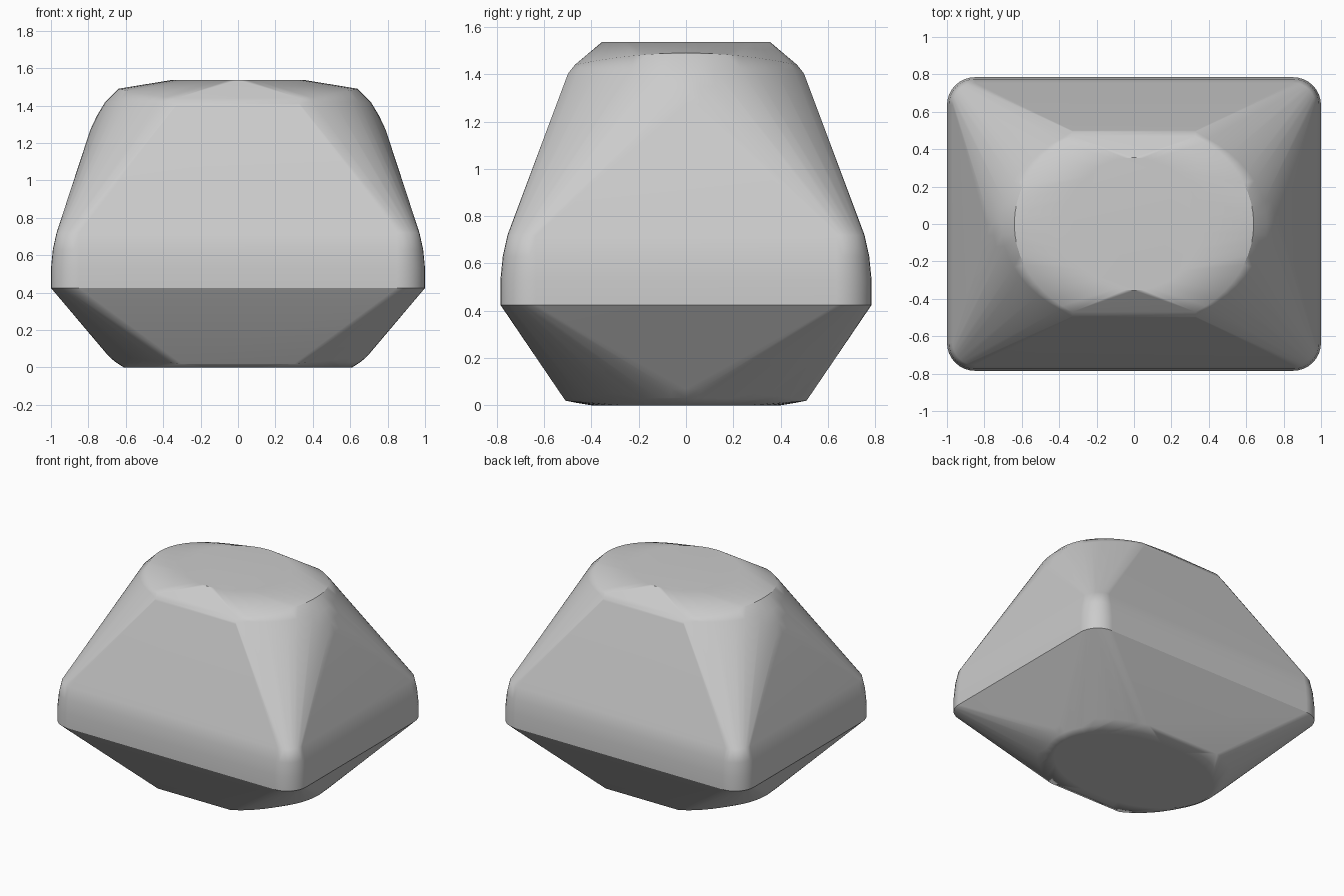
import bpy, bmesh
from math import sin, cos, acos, pi, sqrt, radians

cube = bpy.data.objects.get("Cube")
if cube:
    bpy.data.objects.remove(cube, do_unlink=True)

grey = bpy.data.materials.new("plain grey")
grey.use_nodes = True
tone = (0.6, 0.6, 0.6, 1)
grey.diffuse_color = tone
grey.node_tree.nodes["Principled BSDF"].inputs["Base Color"].default_value = tone


def oval(a, flat_y, flat_x, z_end, z_flat, steps=20):
    """Oval ring with straight front and back; height blends from ends to flats."""
    b = flat_y / sqrt(1 - (flat_x / a) ** 2)
    t0 = acos(flat_x / a)
    ring = []
    for side in (1, -1):
        for i in range(steps + 1):
            t = t0 * (2 * i / steps - 1)
            y = b * sin(t)
            z = z_end + (z_flat - z_end) * (y / flat_y) ** 2
            ring.append((side * a * cos(t), y, z))
    return ring


def rounded_rect(inset, z, radius=0.15, steps=8):
    """Rounded rectangle ring of the waist."""
    cx, cy, r = 1 - radius, 0.785 - radius, radius - inset
    return [(sx * (cx + r * cos(t)), sy * (cy + r * sin(t)), z)
            for sx in (1, -1) for sy in (1, -1)
            for t in [pi / 2 * i / steps for i in range(steps + 1)]]


points = []

# Underside: flat oval foot and its rounded rim
points += oval(0.61, 0.40, 0.10, 0, 0)
points += oval(0.66, 0.47, 0.20, 0.032, 0.012)
points += oval(0.70, 0.51, 0.30, 0.07, 0.02)

# Waist: upright band easing inward
for inset, z in ((0, 0.425), (0, 0.53), (0.01, 0.63), (0.03, 0.72)):
    points += rounded_rect(inset, z)

# Shoulder and rim of the top
points += oval(0.79, 0.50, 0.33, 1.27, 1.40)
points += oval(0.755, 0.494, 0.33, 1.345, 1.41)
points += oval(0.71, 0.486, 0.33, 1.42, 1.42)
points += oval(0.64, 0.47, 0.33, 1.49, 1.44)

# Flat round crown
points += [(0.355 * sin(pi * i / 24), 0.355 * cos(pi * i / 24), 1.537) for i in range(48)]

# Wrap the rings in one convex skin
bm = bmesh.new()
for p in points:
    bm.verts.new(p)
hull = bmesh.ops.convex_hull(bm, input=bm.verts[:])
inside = {g for g in hull["geom_interior"] + hull["geom_unused"]
          if isinstance(g, bmesh.types.BMVert)}
bmesh.ops.delete(bm, geom=list(inside), context="VERTS")
bmesh.ops.dissolve_limit(bm, angle_limit=radians(0.3), verts=bm.verts[:], edges=bm.edges[:])
bmesh.ops.recalc_face_normals(bm, faces=bm.faces[:])
mesh = bpy.data.meshes.new("body")
bm.to_mesh(mesh)
bm.free()
mesh.materials.append(grey)

body = bpy.data.objects.new("body", mesh)
bpy.context.collection.objects.link(body)
bpy.ops.object.select_all(action="DESELECT")
body.select_set(True)
bpy.context.view_layer.objects.active = body
bpy.ops.object.shade_smooth_by_angle(angle=radians(32))

# Keep the broad planes flat between their soft edges
weighted = body.modifiers.new("flat planes", "WEIGHTED_NORMAL")
weighted.keep_sharp = True
